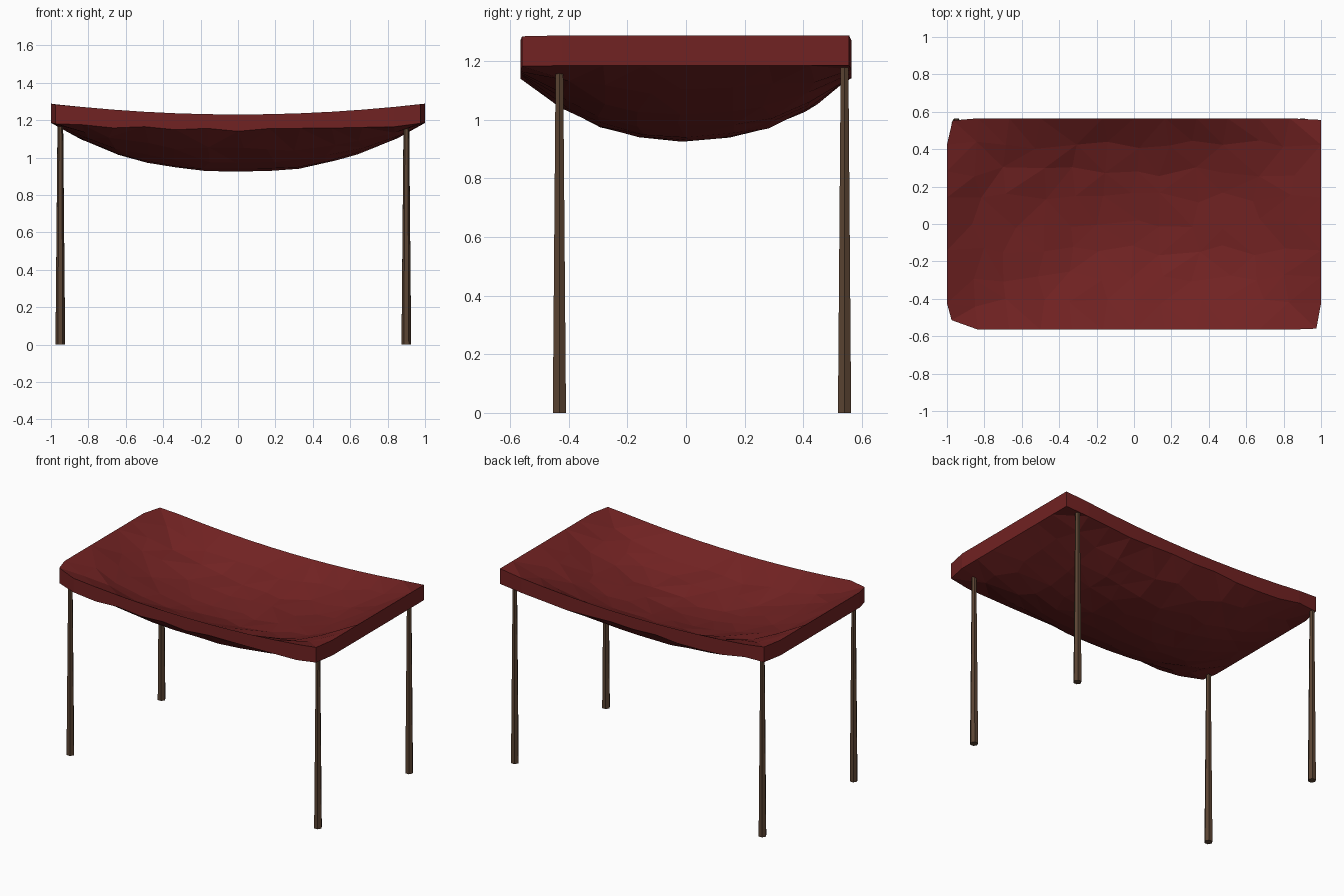
import bpy, bmesh, math, random
from mathutils import Matrix

random.seed(4)
if "Cube" in bpy.data.objects:
    bpy.data.objects.remove(bpy.data.objects["Cube"], do_unlink=True)

HALF_X, HALF_Y = 1.0, 0.565
# Clipped corners, as fractions of the half sizes, by (x > 0, y > 0)
CORNERS = {(False, False): (0.975, 0.91), (True, False): (0.975, 0.99),
           (False, True): (0.97, 0.98), (True, True): (1.0, 0.985)}


def material(name, color):
    mat = bpy.data.materials.new(name)
    mat.use_nodes = True
    mat.diffuse_color = color
    mat.node_tree.nodes["Principled BSDF"].inputs["Base Color"].default_value = color
    return mat


red_cloth = material("dark red cloth", (0.165, 0.016, 0.016, 1))
brown_wood = material("brown wood", (0.105, 0.058, 0.033, 1))


def finish(bm, name, mat):
    bmesh.ops.recalc_face_normals(bm, faces=bm.faces[:])
    mesh = bpy.data.meshes.new(name)
    bm.to_mesh(mesh)
    bm.free()
    mesh.materials.append(mat)
    obj = bpy.data.objects.new(name, mesh)
    bpy.context.collection.objects.link(obj)


def hang(x, y):
    """How far a point hangs: 0 on the rim, 1 in the middle."""
    return (1 - abs(x / HALF_X) ** 2.5) * (1 - abs(y / HALF_Y) ** 2.3)


def cloth_sheet(bm, rim, rise, sag, wrinkle, hem_wave):
    """Add one sagging sheet and return its boundary edges."""
    verts = bmesh.ops.create_grid(bm, x_segments=12, y_segments=8, size=1)["verts"]
    for v in verts:
        x, y = v.co.x, v.co.y
        on_end, on_side = abs(x) > 0.999, abs(y) > 0.999
        jitter = 0
        if on_end and on_side:
            fx, fy = CORNERS[x > 0, y > 0]
            x, y = x * fx, y * fy
        elif on_side:
            jitter = random.uniform(-hem_wave, hem_wave)
        elif not on_end:
            x += random.uniform(-0.035, 0.035)
            y += random.uniform(-0.05, 0.05)
            jitter = random.uniform(-wrinkle, wrinkle)
        px, py = x * HALF_X, y * HALF_Y
        v.co = (px, py, rim + rise * px ** 2 - sag * hang(px, py) + jitter)
    return [e for e in {e for v in verts for e in v.link_edges} if e.is_boundary]


# Sagging cloth: upper and lower sheets joined by a hem
bm = bmesh.new()
upper = cloth_sheet(bm, 1.23, 0.058, 0.19, 0.009, 0)
lower = cloth_sheet(bm, 1.145, 0.04, 0.219, 0.004, 0.012)
bmesh.ops.bridge_loops(bm, edges=upper + lower)
bmesh.ops.triangulate(bm, faces=bm.faces[:])
finish(bm, "cloth_canopy", red_cloth)


# Tapered six-sided poles
def pole(name, x, y, height):
    bm = bmesh.new()
    bmesh.ops.create_cone(bm, cap_ends=True, segments=6, radius1=0.026,
                          radius2=0.015, depth=height,
                          matrix=Matrix.Rotation(math.pi / 6, 4, "Z"))
    bmesh.ops.translate(bm, verts=bm.verts[:], vec=(x, y, height / 2))
    finish(bm, name, brown_wood)


for side, x in (("right", -0.95), ("left", 0.9)):
    pole("front_" + side + "_pole", x, -0.432, 1.165)
    pole("back_" + side + "_pole", x, 0.541, 1.205)
